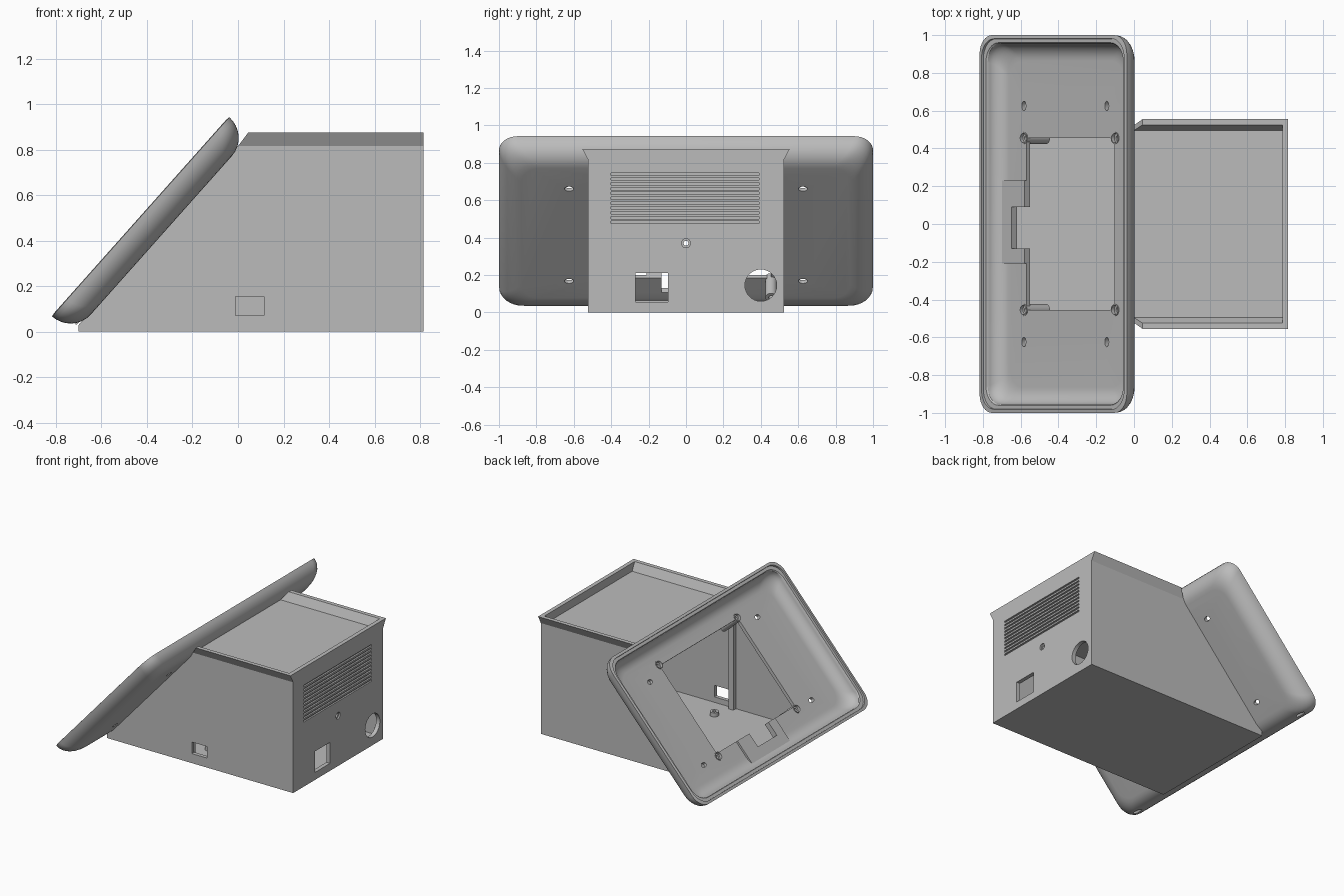
import bpy, bmesh, math
from mathutils import Matrix, Vector

if "Cube" in bpy.data.objects:
    bpy.data.objects.remove(bpy.data.objects["Cube"])

grey = bpy.data.materials.new("plain_grey")
grey.diffuse_color = (0.5, 0.5, 0.5, 1)
grey.use_nodes = True
grey.node_tree.nodes["Principled BSDF"].inputs["Base Color"].default_value = grey.diffuse_color

# Tilted frame of the screen tray: local x runs up the slope, z points out of the screen
U, W = Vector((0.665, 0, 0.747)), Vector((-0.747, 0, 0.665))
TILT = Matrix((U, (0, 1, 0), W)).transposed().to_4x4()
MID_U = 0.0925
I = Matrix()


def loft(name, rings, mat=I):
    """Closed solid through matching rings of 3D points, capped at both ends."""
    bm = bmesh.new()
    loops = [[bm.verts.new(mat @ Vector(p)) for p in r] for r in rings]
    n = len(loops[0])
    for a, b in zip(loops, loops[1:]):
        for i in range(n):
            j = (i + 1) % n
            bm.faces.new((a[i], a[j], b[j], b[i]))
    bm.faces.new(loops[0])
    bm.faces.new(loops[-1])
    bmesh.ops.recalc_face_normals(bm, faces=bm.faces)
    me = bpy.data.meshes.new(name)
    bm.to_mesh(me)
    bm.free()
    me.materials.append(grey)
    ob = bpy.data.objects.new(name, me)
    bpy.context.collection.objects.link(ob)
    return ob


def box(name, x, y, z, mat=I):
    pts = [(x[0], y[0]), (x[1], y[0]), (x[1], y[1]), (x[0], y[1])]
    return loft(name, [[(px, py, h) for px, py in pts] for h in z], mat)


def rod(name, c, axis, radii, span, mat=I, n=24):
    """Elliptic cylinder centred on c, running along axis 0, 1 or 2."""
    rings = []
    for h in span:
        ring = []
        for k in range(n):
            t = 2 * math.pi * k / n
            p = [c[0] + radii[0] * math.cos(t), c[1] + radii[1] * math.sin(t)]
            p.insert(axis, h)
            ring.append(p)
        rings.append(ring)
    return loft(name, rings, mat)


def cut(ob, cutters):
    for c in cutters:
        c.hide_render = True
        m = ob.modifiers.new("cut", 'BOOLEAN')
        m.operation, m.object, m.solver = 'DIFFERENCE', c, 'EXACT'
    dg = bpy.context.evaluated_depsgraph_get()
    me = bpy.data.meshes.new_from_object(ob.evaluated_get(dg))
    ob.modifiers.clear()
    ob.data = me
    for c in cutters:
        bpy.data.objects.remove(c)


def smooth(ob):
    bpy.ops.object.select_all(action='DESELECT')
    ob.select_set(True)
    bpy.context.view_layer.objects.active = ob
    bpy.ops.object.shade_smooth_by_angle(angle=math.radians(30))


def rounded(d, w, r=0.10, n=8):
    """Rounded rectangle ring of the tray, inset by d, at depth w."""
    hx, hy = 0.586 - d, 1.0 - d
    ring = []
    for q, (sx, sy) in enumerate([(1, 1), (-1, 1), (-1, -1), (1, -1)]):
        for k in range(n + 1):
            t = math.pi / 2 * (q + k / n)
            ring.append((MID_U + sx * (hx - r) + r * math.cos(t),
                         sy * (hy - r) + r * math.sin(t), w))
    return ring


# Housing: wedge-fronted hollow box
profile = [(-0.70, 0), (0.815, 0), (0.815, 0.815), (0, 0.815), (-0.70, 0.03)]
housing = loft("housing", [[(x, y, z) for x, z in profile] for y in (-0.523, 0.523)])
cuts = [box("cavity", (-0.66, 0.785), (-0.495, 0.495), (0.03, 0.785)),
        box("side_port", (-0.01, 0.115), (-0.6, -0.4), (0.07, 0.155)),
        box("rear_port", (0.7, 0.9), (-0.27, -0.095), (0.055, 0.21)),
        rod("round_port", (0.40, 0.145), 0, (0.085, 0.085), (0.7, 0.9), n=32),
        rod("screw_hole", (0, 0.37), 0, (0.013, 0.013), (0.7, 0.9)),
        rod("screw_sink", (0, 0.37), 0, (0.024, 0.024), (0.803, 0.9))]
for i in range(11):  # vent grooves on the back
    z = 0.475 + 0.0258 * i
    cuts.append(box("vent", (0.803, 0.9), (-0.40, 0.39), (z, z + 0.013)))
cut(housing, cuts)

# Flared lip around the lid
for s, side in ((-1, "front"), (1, "back")):
    low = [(0, 0.495), (0.815, 0.495), (0.815, 0.523), (0, 0.523)]
    top = [(0.045, 0.525), (0.815, 0.525), (0.815, 0.555), (0.045, 0.555)]
    loft("lid_lip_" + side, [[(x, s * y, 0.815) for x, y in low],
                             [(x, s * y, 0.875) for x, y in top]])
loft("lid_lip_end", [[(0.785, -h, z), (0.815, -h, z), (0.815, h, z), (0.785, h, z)]
                     for h, z in ((0.495, 0.815), (0.525, 0.875))])

# Inside details: wall rib and floor boss
box("wall_rib", (-0.06, -0.02), (-0.50, -0.465), (0.02, 0.74))
boss = rod("floor_boss", (0, -0.33), 2, (0.03, 0.03), (0.02, 0.06))
cut(boss, [rod("boss_hole", (0, -0.33), 2, (0.013, 0.013), (0.035, 0.1))])
smooth(boss)

# Screen tray: bowl with rounded back and stepped rim
N = 8
outer = [(0.12 * (1 - math.cos(t)), 0.655 - 0.122 * math.sin(t))
         for t in (math.pi / 2 * (N - k) / N for k in range(N + 1))]
inner = [(0.019, 0.658), (0.020, 0.645), (0.040, 0.645)]
inner += [(0.045 + 0.09 * (1 - math.cos(t)), 0.638 - 0.08 * math.sin(t))
          for t in (math.pi / 2 * k / N for k in range(N + 1))]
tray = loft("screen_tray", [rounded(d, w) for d, w in outer + inner], TILT)
cuts = [box("opening", (-0.228, 0.47), (-0.455, 0.455), (0.4, 0.64), TILT),
        box("notch", (-0.333, -0.2), (-0.13, 0.09), (0.4, 0.64), TILT)]
for s in (-1, 1):
    for u in (-0.25, 0.41):
        cuts.append(rod("slot", (u, s * 0.625), 2, (0.016, 0.025), (0.4, 0.64), TILT))
    for u in (-0.25, 0.477):
        cuts.append(rod("seat", (u, s * 0.455), 2, (0.028, 0.028), (0.4, 0.64), TILT))
    cuts.append(rod("foot_slot", (s * 0.86, 0.59), 0, (0.04, 0.014), (-0.6, -0.445), TILT))
cut(tray, cuts)
smooth(tray)

# Cable plate at the lower edge of the opening
plate = [(-0.45, -0.21), (-0.228, -0.21), (-0.228, -0.13), (-0.333, -0.13),
         (-0.333, 0.09), (-0.228, 0.09), (-0.228, 0.23), (-0.45, 0.23)]
loft("cable_plate", [[(u, y, w) for u, y in plate] for w in (0.55, 0.572)], TILT)

# Screw standoffs at the corners of the opening
for s in (-1, 1):
    for u in (-0.25, 0.477):
        c = (u, s * 0.455)
        post = rod("screw_standoff", c, 2, (0.031, 0.031), (0.40, 0.562), TILT)
        cut(post, [rod("bore", c, 2, (0.013, 0.013), (0.3, 0.7), TILT),
                   rod("sink", c, 2, (0.025, 0.025), (0.542, 0.7), TILT)])
        smooth(post)
smooth(housing)
